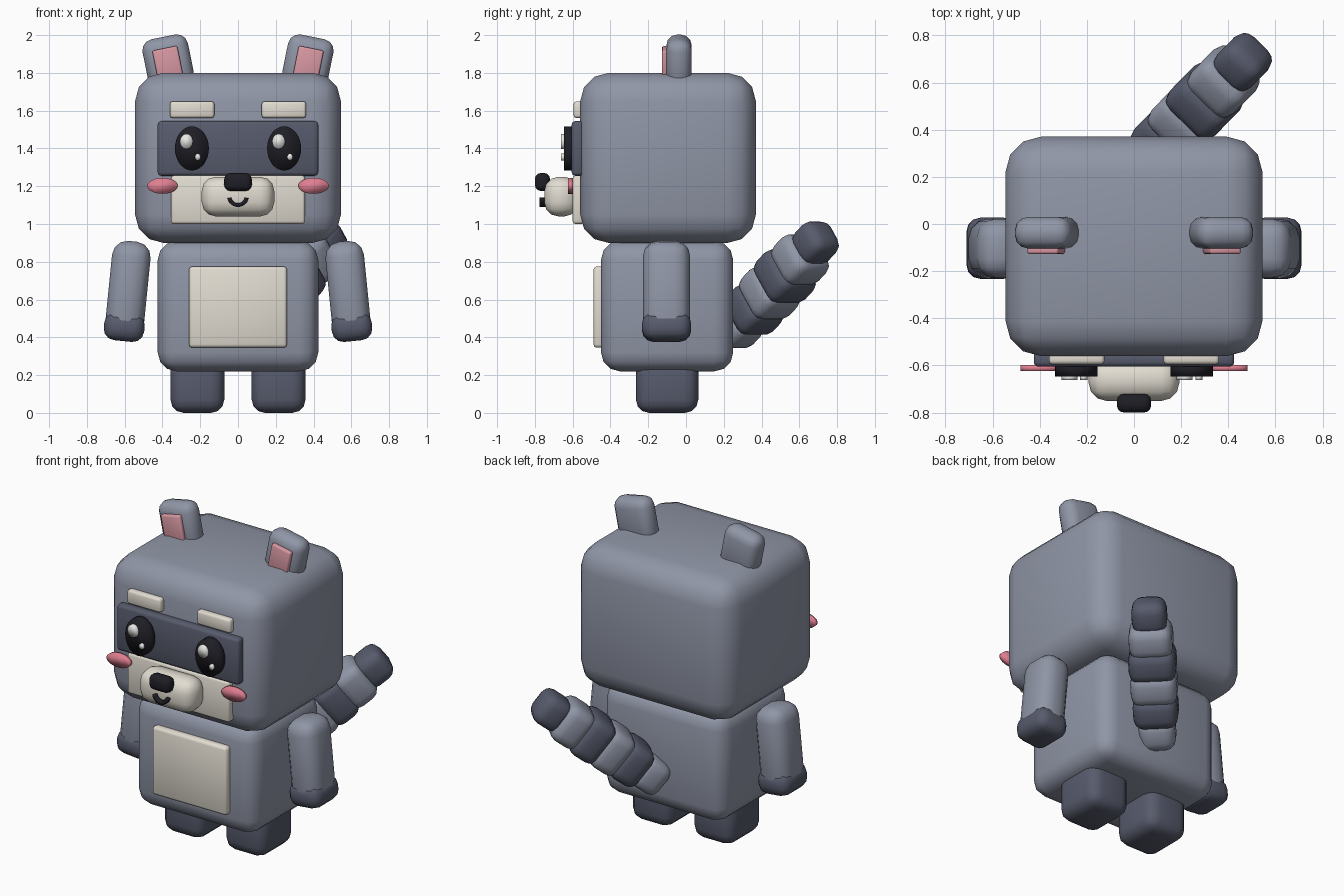
import bpy
import bmesh
import math
from mathutils import Vector, Matrix

if "Cube" in bpy.data.objects:
    bpy.data.objects.remove(bpy.data.objects["Cube"], do_unlink=True)


def material(name, r, g, b):
    m = bpy.data.materials.new(name)
    m.use_nodes = True
    m.diffuse_color = (r, g, b, 1)
    m.node_tree.nodes["Principled BSDF"].inputs["Base Color"].default_value = (r, g, b, 1)
    return m


grey = material("grey fur", 0.28, 0.305, 0.385)
dark = material("dark fur", 0.095, 0.104, 0.15)
cream = material("cream", 0.76, 0.72, 0.64)
pink = material("cheek pink", 0.74, 0.21, 0.28)
ear_pink = material("ear pink", 0.68, 0.31, 0.36)
black = material("black", 0.013, 0.013, 0.019)
white = material("white", 0.88, 0.88, 0.86)


def finish(bm, name, mat, matrix=None):
    """Turn a bmesh into a smooth shaded object."""
    if matrix is not None:
        bm.transform(matrix)
    bmesh.ops.recalc_face_normals(bm, faces=bm.faces)
    for f in bm.faces:
        f.smooth = True
    mesh = bpy.data.meshes.new(name)
    bm.to_mesh(mesh)
    bm.free()
    mesh.materials.append(mat)
    obj = bpy.data.objects.new(name, mesh)
    bpy.context.collection.objects.link(obj)
    return obj


def box(name, mat, centre, size, bevel, rot=None, segments=3):
    """Rounded box, with an optional rotation matrix."""
    bm = bmesh.new()
    bmesh.ops.create_cube(bm, size=1)
    bmesh.ops.scale(bm, vec=size, verts=bm.verts)
    bmesh.ops.bevel(bm, geom=bm.edges[:], offset=bevel, segments=segments,
                    profile=0.5, affect='EDGES', clamp_overlap=True)
    matrix = Matrix.Translation(centre)
    if rot is not None:
        matrix = matrix @ rot
    return finish(bm, name, mat, matrix)


def span(name, mat, x, y, z, bevel, segments=3):
    """Rounded box given by its limits on each axis."""
    lims = (x, y, z)
    return box(name, mat, [sum(l) / 2 for l in lims],
               [l[1] - l[0] for l in lims], bevel, segments=segments)


def disc(name, mat, x, z, rx, rz, y0, y1):
    """Oval disc facing the front."""
    bm = bmesh.new()
    bmesh.ops.create_cone(bm, cap_ends=True, segments=32, radius1=1, radius2=1, depth=1)
    matrix = (Matrix.Translation((x, (y0 + y1) / 2, z))
              @ Matrix.Diagonal((rx, abs(y1 - y0), rz, 1))
              @ Matrix.Rotation(math.pi / 2, 4, 'X'))
    return finish(bm, name, mat, matrix)


# Head and body
span("head", grey, (-0.545, 0.545), (-0.56, 0.37), (0.9, 1.8), 0.15)
span("body", grey, (-0.425, 0.425), (-0.45, 0.25), (0.22, 0.91), 0.1)
span("belly_patch", cream, (-0.26, 0.26), (-0.49, -0.43), (0.345, 0.775), 0.018, 2)

# Face plates
span("eye_mask", dark, (-0.425, 0.425), (-0.605, -0.54), (1.255, 1.545), 0.018, 2)
span("lower_face", cream, (-0.355, 0.355), (-0.6, -0.54), (1.0, 1.257), 0.015, 2)
span("snout", cream, (-0.192, 0.192), (-0.75, -0.57), (1.04, 1.25), 0.075)
span("nose", black, (-0.073, 0.073), (-0.8, -0.72), (1.175, 1.27), 0.032)

# Smile, a curved strip
bm = bmesh.new()
steps = 12
rows = []
for i in range(steps + 1):
    a = math.radians(190 + 160 * i / steps)
    rows.append([bm.verts.new((r * math.cos(a), y, 1.146 + r * math.sin(a)))
                 for r, y in ((0.036, -0.775), (0.056, -0.775), (0.056, -0.74), (0.036, -0.74))])
for a, b in zip(rows, rows[1:]):
    for k in range(4):
        n = (k + 1) % 4
        bm.faces.new((a[k], a[n], b[n], b[k]))
bm.faces.new(rows[0])
bm.faces.new(rows[-1])
mouth = finish(bm, "mouth", black)

# Paired parts
for side, s in (("left", 1), ("right", -1)):
    # Eyes, with the glints on the same side of both
    ex = s * 0.244
    disc(side + "_eye", black, ex, 1.4, 0.09, 0.117, -0.647, -0.59)
    disc(side + "_large_glint", white, ex - 0.029, 1.437, 0.034, 0.04, -0.662, -0.64)
    disc(side + "_small_glint", white, ex + 0.031, 1.355, 0.015, 0.018, -0.662, -0.64)
    disc(side + "_cheek", pink, s * 0.4, 1.202, 0.081, 0.042, -0.624, -0.598)
    box(side + "_brow", cream, (s * 0.243, -0.57, 1.605), (0.235, 0.05, 0.088), 0.014, segments=2)

    # Ears lean outwards
    lean = Matrix.Rotation(s * 0.2, 4, 'Y')
    box(side + "_ear", grey, (s * 0.37, -0.037, 1.858), (0.245, 0.134, 0.27), 0.058, lean)
    box(side + "_inner_ear", ear_pink, (s * 0.37, -0.11, 1.84), (0.135, 0.035, 0.185),
        0.01, lean, 2)

    # Arms spread at the hands
    spread = Matrix.Rotation(s * -0.1, 4, 'Y')
    centre = Vector((s * 0.583, -0.103, 0.647))
    box(side + "_arm", grey, centre, (0.205, 0.25, 0.525), 0.08, spread)
    box(side + "_hand", dark, centre + spread @ Vector((0, 0, -0.193)),
        (0.215, 0.26, 0.15), 0.06, spread)

    # Legs
    box(side + "_leg", dark, (s * 0.215, -0.1, 0.15), (0.285, 0.33, 0.3), 0.07)

# Striped tail, a chain of rounded blocks along a line
start = Vector((0.06, 0.28, 0.46))
end = Vector((0.46, 0.685, 0.9))
turn = (end - start).to_track_quat('Z', 'Y').to_matrix().to_4x4()
widths = (0.21, 0.255, 0.265, 0.27, 0.25, 0.2)
for i, w in enumerate(widths):
    box("tail_band_%d" % (i + 1), dark if i % 2 else grey,
        start.lerp(end, i / 5), (w, w, 0.19), 0.06, turn)

# Crisp rims on the small flat details
for obj in bpy.context.view_layer.objects:
    obj.select_set(obj.name.endswith("_eye") or obj == mouth)
bpy.context.view_layer.objects.active = mouth
bpy.ops.object.shade_smooth_by_angle(angle=math.radians(40))
bpy.ops.object.select_all(action='DESELECT')
